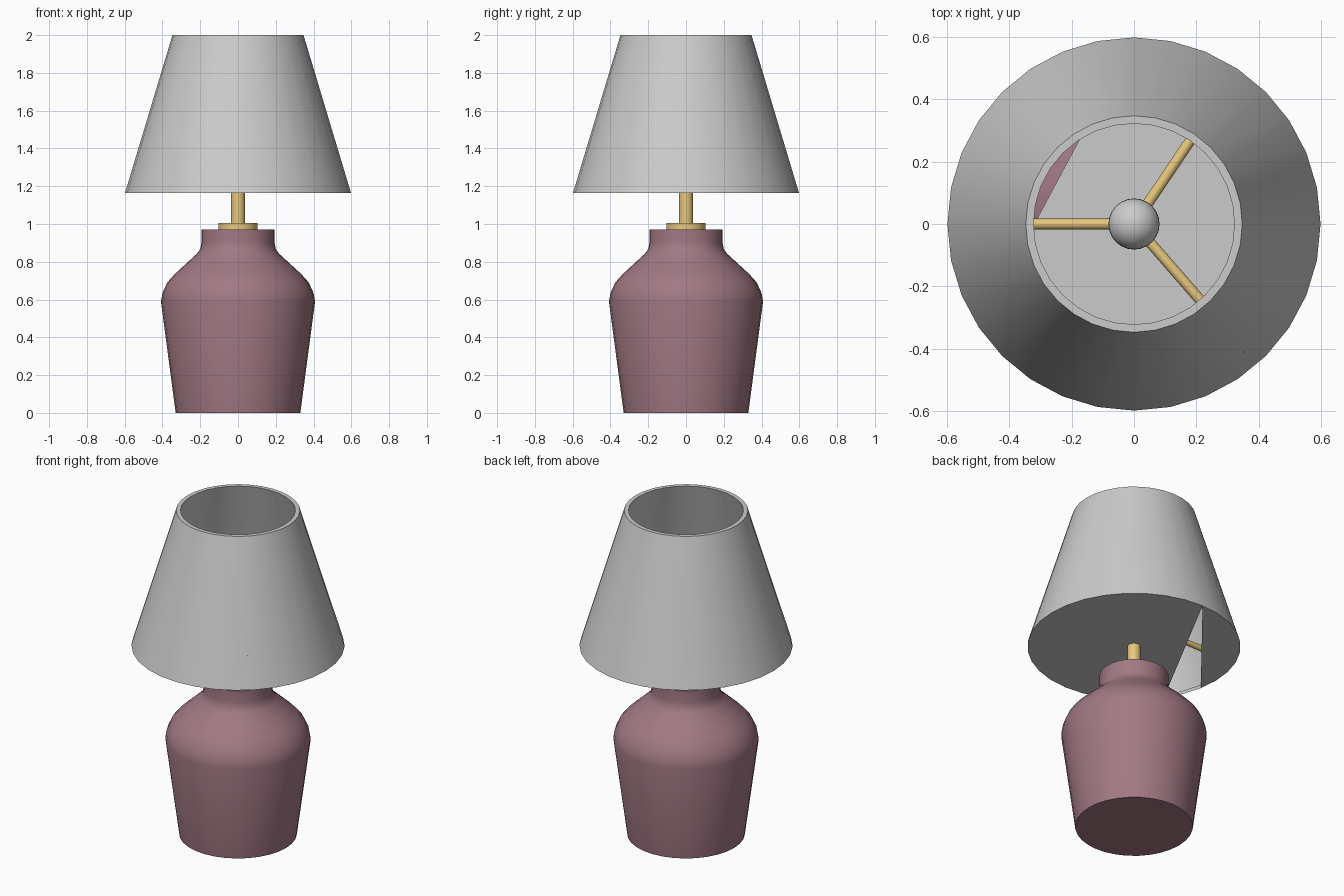
import bpy, bmesh
from math import cos, sin, pi, radians

if "Cube" in bpy.data.objects:
    bpy.data.objects.remove(bpy.data.objects["Cube"])

SEG = 32


def material(name, rgb):
    m = bpy.data.materials.new(name)
    m.diffuse_color = (*rgb, 1)
    m.use_nodes = True
    m.node_tree.nodes["Principled BSDF"].inputs["Base Color"].default_value = m.diffuse_color
    return m


ceramic = material("mauve_ceramic", (0.36, 0.19, 0.23))
brass = material("brass", (0.80, 0.57, 0.20))


def finish(bm, name, mat=None):
    bmesh.ops.recalc_face_normals(bm, faces=bm.faces[:])
    mesh = bpy.data.meshes.new(name)
    bm.to_mesh(mesh)
    bm.free()
    ob = bpy.data.objects.new(name, mesh)
    bpy.context.collection.objects.link(ob)
    if mat:
        mesh.materials.append(mat)
    bpy.ops.object.select_all(action='DESELECT')
    ob.select_set(True)
    bpy.context.view_layer.objects.active = ob
    bpy.ops.object.shade_smooth_by_angle(angle=radians(35))
    return ob


def ring(bm, r, z):
    return [bm.verts.new((r * cos(pi / 2 + 2 * pi * i / SEG),
                          r * sin(pi / 2 + 2 * pi * i / SEG), z)) for i in range(SEG)]


def bridge(bm, a, b):
    for i in range(SEG):
        j = (i + 1) % SEG
        bm.faces.new((a[i], a[j], b[j], b[i]))


def lathe(name, profile, mat=None):
    """Closed solid of revolution from (radius, height) points."""
    bm = bmesh.new()
    rings = [ring(bm, r, z) for r, z in profile]
    for a, b in zip(rings, rings[1:]):
        bridge(bm, a, b)
    bm.faces.new(rings[0])
    bm.faces.new(rings[-1])
    return finish(bm, name, mat)


# Ceramic body, collar and stem
lathe("body", [(0.33, 0), (0.408, 0.59), (0.40, 0.635), (0.375, 0.69), (0.335, 0.735),
               (0.275, 0.79), (0.215, 0.845), (0.199, 0.87), (0.194, 0.90), (0.194, 0.972)], ceramic)
lathe("collar", [(0.104, 0.97), (0.104, 1.006)], brass)
lathe("stem", [(0.037, 1.0), (0.037, 1.36)], brass)

# Bulb
bm = bmesh.new()
bmesh.ops.create_uvsphere(bm, u_segments=24, v_segments=16, radius=0.082)
bmesh.ops.translate(bm, verts=bm.verts[:], vec=(0, 0, 1.42))
finish(bm, "bulb")

# Spokes holding the shade
for i, ang in enumerate((180, 56, -49)):
    bpy.ops.mesh.primitive_cylinder_add(
        vertices=16, radius=0.017, depth=0.54,
        location=(0.27 * cos(radians(ang)), 0.27 * sin(radians(ang)), 1.335),
        rotation=(0, pi / 2, radians(ang)))
    ob = bpy.context.object
    ob.name = f"spoke_{i + 1}"
    ob.data.materials.append(brass)
    bpy.ops.object.shade_smooth_by_angle(angle=radians(35))

# Shade: thin conical wall with outer, top-rim and inner faces
bm = bmesh.new()
loops = [ring(bm, 0.598, 1.165), ring(bm, 0.347, 2.0), ring(bm, 0.322, 2.0), ring(bm, 0.573, 1.165)]
for a, b in zip(loops, loops[1:]):
    bridge(bm, a, b)
finish(bm, "shade")

# Underside panel of the shade, fanned from one rim point with a narrow slit
bm = bmesh.new()
rim = ring(bm, 0.598, 1.165)
for first, last in ((1, 9), (11, SEG - 1)):
    bm.faces.new([rim[0]] + rim[first:last + 1])
finish(bm, "shade_underside")
